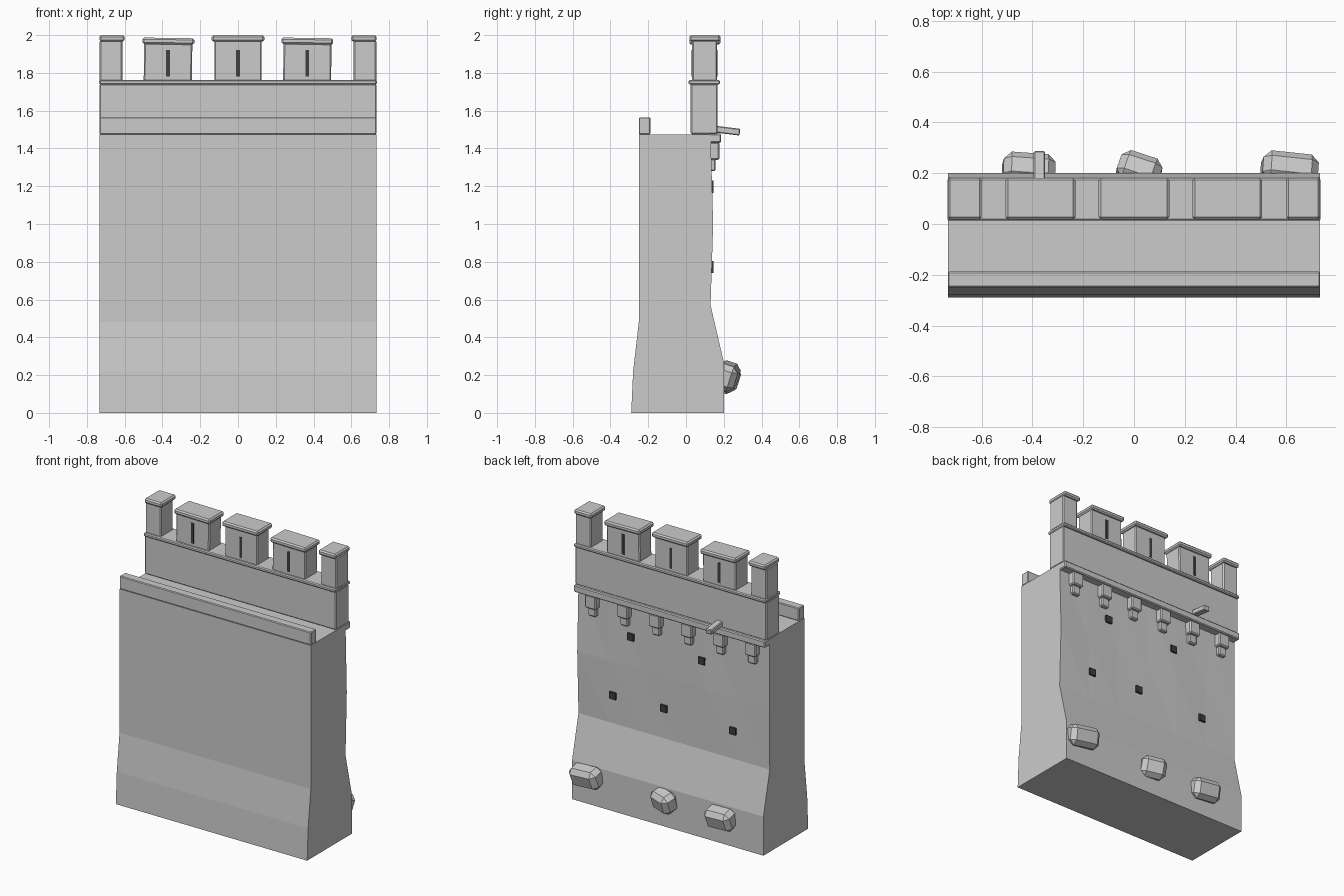
import bpy, bmesh, random
from math import radians
from mathutils import Vector, Euler

if "Cube" in bpy.data.objects:
    bpy.data.objects.remove(bpy.data.objects["Cube"])

random.seed(4)
W = 0.733  # half width of the wall section

dark = bpy.data.materials.new("dark_opening")
dark.diffuse_color = (0.05, 0.05, 0.05, 1)
dark.use_nodes = True
dark.node_tree.nodes["Principled BSDF"].inputs["Base Color"].default_value = dark.diffuse_color


def finish(bm, name):
    bmesh.ops.recalc_face_normals(bm, faces=bm.faces)
    me = bpy.data.meshes.new(name)
    bm.to_mesh(me)
    bm.free()
    ob = bpy.data.objects.new(name, me)
    bpy.context.collection.objects.link(ob)
    return ob


def box(name, x, y, z, bevel=0.0, rot=(0, 0, 0), mat=None):
    """Bevelled box from (min, max) ranges, turned about its centre."""
    bm = bmesh.new()
    bmesh.ops.create_cube(bm, size=1)
    size = Vector([r[1] - r[0] for r in (x, y, z)])
    bmesh.ops.scale(bm, vec=size, verts=bm.verts)
    if bevel:
        bmesh.ops.bevel(bm, geom=bm.edges[:], offset=bevel, segments=1, affect='EDGES')
    ob = finish(bm, name)
    ob.location = [(r[0] + r[1]) / 2 for r in (x, y, z)]
    ob.rotation_euler = Euler([radians(a) for a in rot])
    if mat:
        ob.data.materials.append(mat)
    return ob


# Battered main wall: profile swept along x, with an uneven outer face
profile = [(-0.29, 0), (0.20, 0), (0.20, 0.27), (0.13, 0.57), (0.13, 1.0),
           (0.13, 1.475), (-0.25, 1.475), (-0.25, 0.48), (-0.28, 0.22)]
cols = 6
bm = bmesh.new()
rings = []
for i in range(cols + 1):
    x = -W + 2 * W * i / cols
    ring = []
    for k, (y, z) in enumerate(profile):
        bulge = random.uniform(0.0, 0.015) if k == 4 else 0
        ring.append(bm.verts.new((x, y + bulge, z)))
    rings.append(ring)
n = len(profile)
for a, b in zip(rings, rings[1:]):
    for k in range(n):
        m = (k + 1) % n
        if k in (3, 4):
            bm.faces.new((a[k], a[m], b[m]))
            bm.faces.new((a[k], b[m], b[k]))
        else:
            bm.faces.new((a[k], a[m], b[m], b[k]))
bm.faces.new(rings[0])
bm.faces.new(rings[-1])
finish(bm, "main_wall")

# Walkway kerb, parapet, coping and string course
box("inner_kerb", (-W, W), (-0.25, -0.188), (1.475, 1.565), 0.005)
box("parapet", (-W, W), (0.025, 0.167), (1.475, 1.742), 0.006)
box("parapet_coping", (-W - 0.002, W + 0.002), (0.014, 0.18), (1.738, 1.762), 0.006)
box("string_course", (-W, W), (0.12, 0.185), (1.43, 1.478), 0.006)

# Merlons with caps: (x min, x max, cap top, lean in degrees, cap overhang left, right)
merlons = [(-W, -0.612, 2.0, 0, 0, 0.012), (-0.498, -0.243, 1.985, 0.8, 0.008, 0.012),
           (-0.125, 0.125, 2.0, 0, 0.014, 0.014), (0.24, 0.494, 1.985, 0.8, 0.01, 0.01),
           (0.612, W, 2.0, 0, 0.012, 0)]
for i, (x0, x1, top, lean, ol, orr) in enumerate(merlons):
    box(f"merlon_{i}", (x0, x1), (0.032, 0.165), (1.755, top - 0.028), 0.007, (0, lean, 0))
    box(f"merlon_cap_{i}", (x0 - ol, x1 + orr), (0.018, 0.182), (top - 0.034, top), 0.009, (0, lean, 0))
    if 0 < i < 4:
        c = (x0 + x1) / 2
        box(f"arrow_slit_{i}", (c - 0.01, c + 0.01), (0.029, 0.168), (1.78, 1.92), mat=dark)

# Stepped corbels under the string course
for i in range(6):
    c = -0.612 + i * 0.245
    box(f"corbel_upper_{i}", (c - 0.042, c + 0.042), (0.11, 0.177), (1.34, 1.432), 0.007)
    box(f"corbel_lower_{i}", (c - 0.03, c + 0.03), (0.11, 0.157), (1.28, 1.345), 0.007)

# Drain spout
box("drain_spout", (-0.395, -0.35), (0.14, 0.286), (1.477, 1.513), 0.005, (-7, 0, 0))

# Scaffold holes on the outer face
for i, (x, z) in enumerate([(0.327, 1.207), (-0.217, 1.188), (0.465, 0.765),
                            (0.074, 0.78), (-0.455, 0.766)]):
    box(f"scaffold_hole_{i}", (x - 0.024, x + 0.024), (0.11, 0.145), (z - 0.024, z + 0.024), mat=dark)

# Boulders at the foot: centre x, y, z, length, rotation
for i, (x, y, z, l, rot) in enumerate([(0.612, 0.213, 0.195, 0.22, (-18, 6, -6)),
                                       (0.02, 0.208, 0.185, 0.17, (-18, -3, -18)),
                                       (-0.415, 0.211, 0.18, 0.205, (-18, 4, -4))]):
    box(f"boulder_{i}", (x - l / 2, x + l / 2), (y - 0.06, y + 0.06),
        (z - 0.07, z + 0.07), 0.03, rot)
